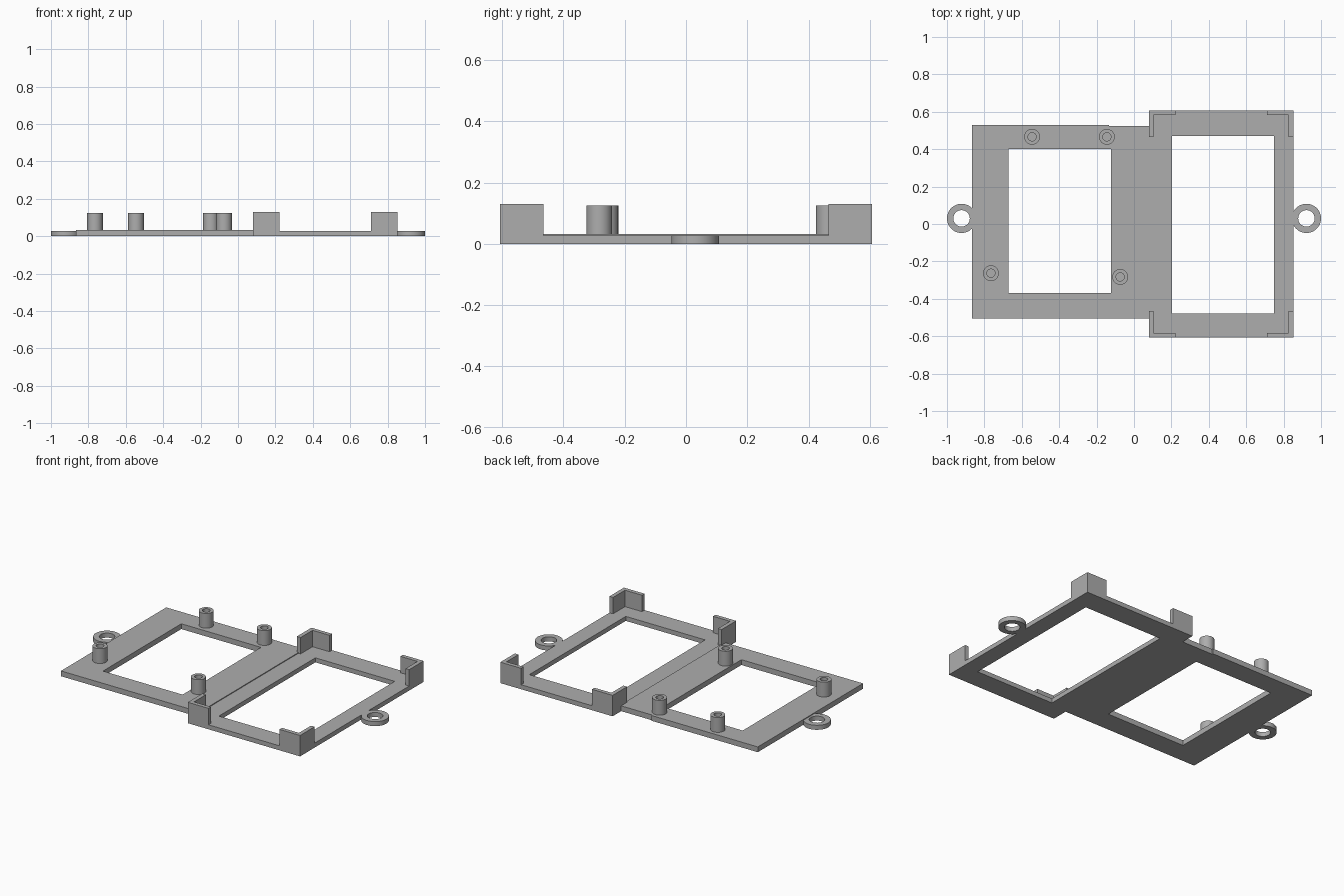
import bpy, bmesh, math

if "Cube" in bpy.data.objects:
    bpy.data.objects.remove(bpy.data.objects["Cube"])

grey = bpy.data.materials.new("grey_plastic")
grey.diffuse_color = (0.42, 0.42, 0.42, 1)
grey.use_nodes = True
grey.node_tree.nodes["Principled BSDF"].inputs["Base Color"].default_value = grey.diffuse_color


def finish(name, bm, smooth=False):
    bmesh.ops.recalc_face_normals(bm, faces=bm.faces)
    me = bpy.data.meshes.new(name)
    bm.to_mesh(me)
    bm.free()
    me.materials.append(grey)
    ob = bpy.data.objects.new(name, me)
    bpy.context.collection.objects.link(ob)
    if smooth:
        bpy.ops.object.select_all(action='DESELECT')
        ob.select_set(True)
        bpy.context.view_layer.objects.active = ob
        bpy.ops.object.shade_smooth_by_angle(angle=math.radians(30))
    return ob


def hollow(name, outer, inner, z0, z1, smooth=False):
    """Closed solid between two matching outlines, from z0 to z1."""
    bm = bmesh.new()
    loops = [[bm.verts.new((x, y, z)) for x, y in pts]
             for pts, z in ((outer, z0), (outer, z1), (inner, z1), (inner, z0))]
    n = len(outer)
    for k in range(4):
        a, b = loops[k], loops[(k + 1) % 4]
        for i in range(n):
            j = (i + 1) % n
            bm.faces.new((a[i], a[j], b[j], b[i]))
    return finish(name, bm, smooth)


def rect(x0, x1, y0, y1):
    return [(x0, y0), (x1, y0), (x1, y1), (x0, y1)]


def circle(cx, cy, r, n=48):
    return [(cx + r * math.cos(2 * math.pi * i / n),
             cy + r * math.sin(2 * math.pi * i / n)) for i in range(n)]


# Left frame, with a slight step in its back edge
hollow("left_frame",
       [(-0.865, -0.504), (0.09, -0.504), (0.09, 0.523),
        (-0.135, 0.523), (-0.135, 0.53), (-0.865, 0.53)],
       [(-0.67, -0.37), (-0.122, -0.37), (-0.122, 0.40),
        (-0.14, 0.40), (-0.145, 0.40), (-0.67, 0.40)], 0, 0.033)

# Right frame, slightly thinner
X0, X1, Y = 0.08, 0.852, 0.607
hollow("right_frame", rect(X0, X1, -Y, Y), rect(0.203, 0.749, -0.478, 0.47), 0, 0.028)

# L-shaped corner brackets on the right frame
L, T, H = 0.142, 0.025, 0.13
profile = [(0, 0), (L, 0), (L, T), (T, T), (T, L), (0, L)]
for side, cx, sx in (("left", X0, 1), ("right", X1, -1)):
    for end, cy, sy in (("front", -Y, 1), ("back", Y, -1)):
        bm = bmesh.new()
        face = bm.faces.new([bm.verts.new((cx + sx * x, cy + sy * y, 0)) for x, y in profile])
        ext = bmesh.ops.extrude_face_region(bm, geom=[face], use_keep_orig=True)
        top = [v for v in ext["geom"] if isinstance(v, bmesh.types.BMVert)]
        bmesh.ops.translate(bm, verts=top, vec=(0, 0, H))
        finish(f"corner_bracket_{end}_{side}", bm)

# Hollow standoffs on the left frame
for i, (x, y) in enumerate([(-0.545, 0.466), (-0.145, 0.466), (-0.765, -0.263), (-0.074, -0.283)]):
    hollow(f"standoff_{i + 1}", circle(x, y, 0.042), circle(x, y, 0.022), 0.03, 0.125, True)

# Screw ears at both ends
for side, s in (("left", -1), ("right", 1)):
    hollow(f"screw_ear_{side}", circle(s * 0.922, 0.03, 0.078),
           circle(s * 0.922, 0.03, 0.044), 0, 0.028, True)
